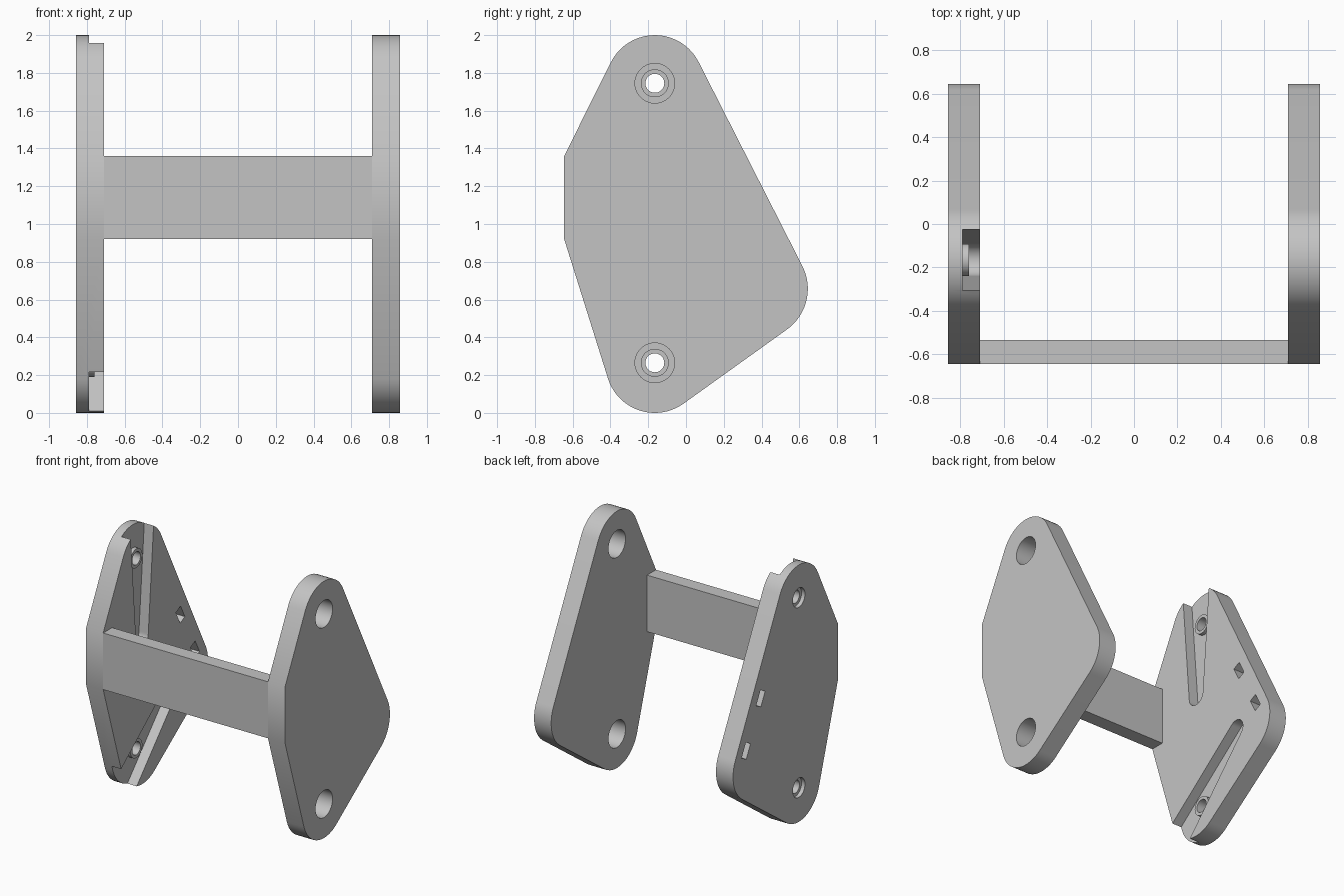
import bpy, bmesh
from math import radians, cos, sin, pi

if "Cube" in bpy.data.objects:
    bpy.data.objects.remove(bpy.data.objects["Cube"], do_unlink=True)

grey = bpy.data.materials.new("plain grey")
grey.use_nodes = True
grey.diffuse_color = (0.55, 0.55, 0.55, 1)
grey.node_tree.nodes["Principled BSDF"].inputs["Base Color"].default_value = (0.55, 0.55, 0.55, 1)

PIVOTS = [(-0.165, 1.745), (-0.165, 0.265)]
OUT, IN, FLOOR = 0.857, 0.71, 0.79


def arc(cy, cz, r, a, b, n=20):
    """Points on an arc in the y-z plane, angles in degrees."""
    steps = [radians(a + (b - a) * i / n) for i in range(n + 1)]
    return [(cy + r * cos(t), cz + r * sin(t)) for t in steps]


def circle(c, r):
    return arc(*c, r, 0, 360, 40)[:-1]


def prism(name, outline, x0, x1):
    """Extrude a y-z outline along x."""
    bm = bmesh.new()
    face = bm.faces.new([bm.verts.new((x0, y, z)) for y, z in outline])
    res = bmesh.ops.extrude_face_region(bm, geom=[face])
    verts = [g for g in res["geom"] if isinstance(g, bmesh.types.BMVert)]
    bmesh.ops.translate(bm, vec=(x1 - x0, 0, 0), verts=verts)
    bmesh.ops.recalc_face_normals(bm, faces=bm.faces)
    me = bpy.data.meshes.new(name)
    bm.to_mesh(me)
    bm.free()
    me.materials.append(grey)
    ob = bpy.data.objects.new(name, me)
    bpy.context.collection.objects.link(ob)
    return ob


def combine(target, tool, operation="DIFFERENCE"):
    """Apply a boolean and discard the tool."""
    mod = target.modifiers.new("bool", "BOOLEAN")
    mod.operation, mod.solver, mod.object = operation, "EXACT", tool
    select(target)
    bpy.ops.object.modifier_apply(modifier=mod.name)
    bpy.data.objects.remove(tool, do_unlink=True)


def select(ob):
    bpy.ops.object.select_all(action="DESELECT")
    ob.select_set(True)
    bpy.context.view_layer.objects.active = ob


def wedge(pivot, angle):
    """Tapered groove: round tip in the given direction, widening past the pivot."""
    pts = arc(0.6, 0, 0.075, -90, 90) + [(-0.6, 0.171), (-0.6, -0.171)]
    c, s = cos(radians(angle)), sin(radians(angle))
    return [(pivot[0] + u * c - v * s, pivot[1] + u * s + v * c) for u, v in pts]


def slot(cy, cz, length=0.115, width=0.065):
    """Small rectangle parallel to the long sloping edge."""
    c, s = 0.46, -0.888
    return [(cy + (i * length * c - j * width * s) / 2, cz + (i * length * s + j * width * c) / 2)
            for i, j in ((-1, -1), (1, -1), (1, 1), (-1, 1))]


# Side plate outline: three rounded corners and a short straight front edge
outline = (arc(-0.165, 0.26, 0.26, 198, 305) + arc(0.38, 0.657, 0.265, -55, 27)
           + arc(-0.165, 1.74, 0.26, 27, 154) + [(-0.645, 1.36), (-0.645, 0.92)])

# Left plate with two large access holes
left = prism("left_side_plate", outline, IN, OUT)
for p in PIVOTS:
    combine(left, prism("cutter", circle(p, 0.105), IN - 0.1, OUT + 0.1))

# Right plate with tapered grooves, bosses, screw holes and slots
right = prism("right_side_plate", outline, -OUT, -IN)
for p, angle in zip(PIVOTS, (-90, 43)):
    combine(right, prism("cutter", wedge(p, angle), -FLOOR, -IN + 0.1))
    combine(right, prism("boss", circle(p, 0.074), -FLOOR - 0.02, -FLOOR + 0.03), "UNION")
    combine(right, prism("cutter", circle(p, 0.05), -OUT - 0.1, -IN + 0.1))
    combine(right, prism("cutter", circle(p, 0.075), -OUT - 0.1, -OUT + 0.03))
for centre in ((0.305, 1.14), (0.485, 0.80)):
    combine(right, prism("cutter", slot(*centre), -OUT - 0.1, -IN + 0.1))

# Cross bar joining the plates along the front
bar = prism("cross_bar", [(-0.645, 0.92), (-0.535, 0.92), (-0.535, 1.36), (-0.645, 1.36)], -IN, IN)

for ob in (left, right):
    select(ob)
    bpy.ops.object.shade_smooth_by_angle(angle=radians(30))
